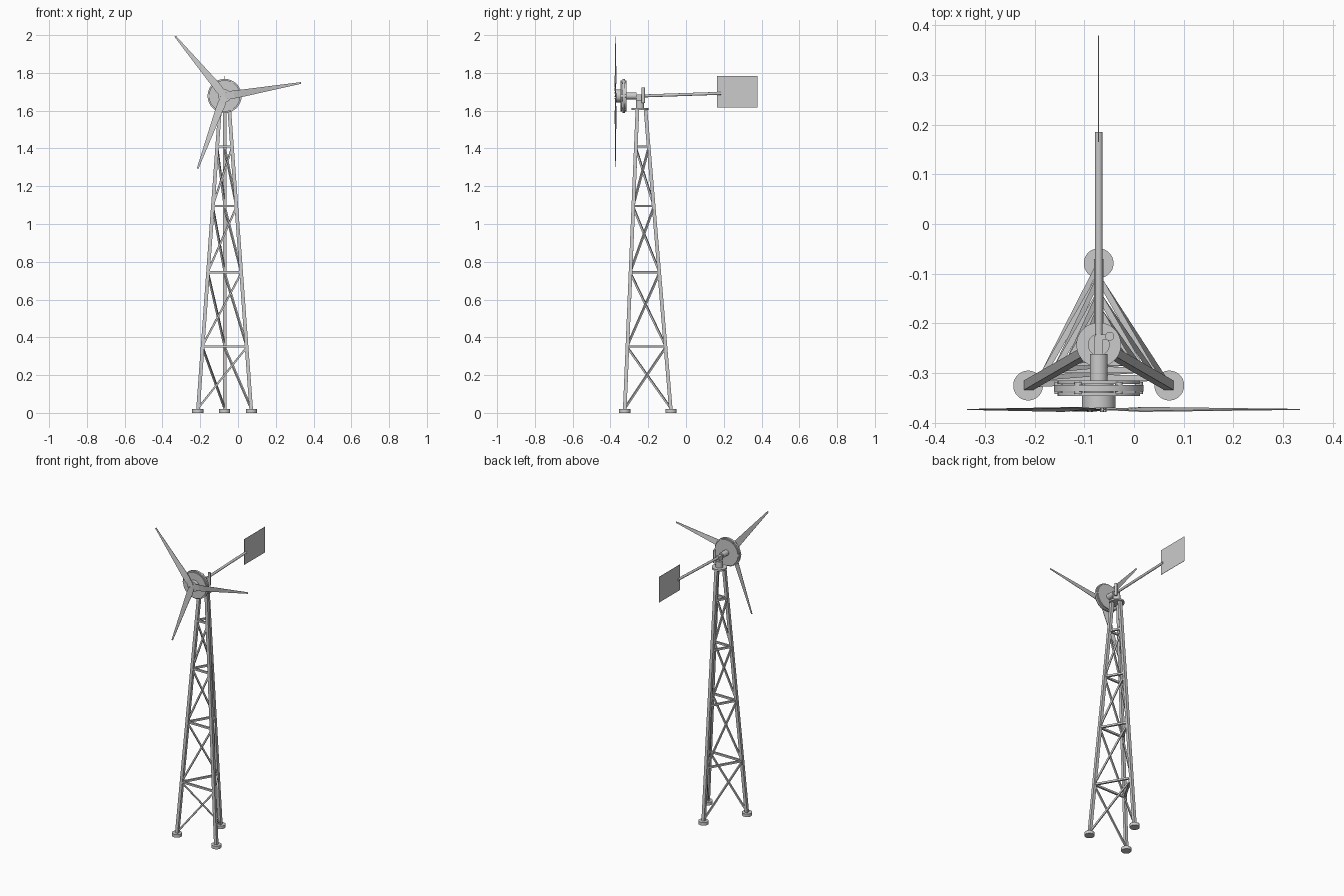
import bpy, bmesh
from math import sin, cos, pi, radians
from mathutils import Vector

if "Cube" in bpy.data.objects:
    bpy.data.objects.remove(bpy.data.objects["Cube"])

CX, CY = -0.071, -0.243      # tower axis
HZ = 1.678                   # rotor shaft height


def make(name, bm, smooth=False):
    bmesh.ops.recalc_face_normals(bm, faces=bm.faces)
    me = bpy.data.meshes.new(name)
    bm.to_mesh(me)
    bm.free()
    ob = bpy.data.objects.new(name, me)
    bpy.context.collection.objects.link(ob)
    if smooth:
        bpy.ops.object.select_all(action='DESELECT')
        ob.select_set(True)
        bpy.context.view_layer.objects.active = ob
        bpy.ops.object.shade_smooth_by_angle(angle=radians(35))
    return ob


def add_rod(bm, p, q, r, n, ref=(0, 0, 1)):
    """Prism from p to q with n sides; one flat side faces ref."""
    p, q, ref = Vector(p), Vector(q), Vector(ref)
    d = (q - p).normalized()
    if abs(d.dot(ref)) > 0.99:
        ref = Vector((1, 0, 0))
    u = (ref - d * ref.dot(d)).normalized()
    v = d.cross(u)
    rings = []
    for c in (p, q):
        rings.append([bm.verts.new(c + r * (u * cos(a) + v * sin(a)))
                      for a in [2 * pi * (i + 0.5) / n for i in range(n)]])
    a, b = rings
    for i in range(n):
        j = (i + 1) % n
        bm.faces.new((a[i], a[j], b[j], b[i]))
    bm.faces.new(a[::-1])
    bm.faces.new(b)


def rod(name, p, q, r, n=32, ref=(0, 0, 1)):
    bm = bmesh.new()
    add_rod(bm, p, q, r, n, ref)
    return make(name, bm, n > 6)


def box(name, lo, hi):
    bm = bmesh.new()
    bmesh.ops.create_cube(bm, size=1)
    for v in bm.verts:
        v.co = Vector([(l + h) / 2 + c * (h - l) for l, h, c in zip(lo, hi, v.co)])
    return make(name, bm)


# Tower legs and feet
ANG = [radians(a) for a in (90, 210, 330)]


def leg_point(k, z):
    r = 0.164 - 0.0843 * z
    a = ANG[k % 3]
    return Vector((CX + r * cos(a), CY + r * sin(a), z))


for k, side in enumerate(("back", "left", "right")):
    rod(side + "_leg", leg_point(k, 0.015), leg_point(k, 1.607), 0.0135, 4, (0, -1, 0))
    f = leg_point(k, 0)
    rod(side + "_foot", f, f + Vector((0, 0, 0.02)), 0.03)

# Horizontal rings and one diagonal brace per face and level
levels = [0.02, 0.352, 0.745, 1.095, 1.41]
rings, braces = bmesh.new(), bmesh.new()
for z0, z1 in zip(levels, levels[1:]):
    for k in range(3):
        add_rod(rings, leg_point(k, z1), leg_point(k + 1, z1), 0.0085, 4)
        add_rod(braces, leg_point(k, z0 + 0.005), leg_point(k + 1, z1 - 0.005), 0.007, 4)
make("tower_rings", rings)
make("diagonal_braces", braces)

# Top plate and yaw head
rod("top_plate", (CX, CY, 1.603), (CX, CY, 1.614), 0.045)
rod("yaw_pipe", (CX, CY, 1.614), (CX, CY, 1.655), 0.022)
box("yaw_head", (CX - 0.009, -0.265, 1.65), (CX + 0.009, -0.226, 1.685))


# Generator, along the shaft
def disc(name, y0, y1, r, n=32):
    return rod(name, (CX, y0, HZ), (CX, y1, HZ), r, n)


disc("main_shaft", -0.32, -0.262, 0.018)
disc("rear_magnet_disc", -0.322, -0.315, 0.083, 48)
disc("stator", -0.337, -0.324, 0.09, 48)
disc("front_magnet_disc", -0.346, -0.339, 0.083, 48)
disc("generator_core", -0.345, -0.316, 0.03)
disc("hub", -0.37, -0.345, 0.034)
bm = bmesh.new()
for i in range(6):
    a = 2 * pi * i / 6
    x, z = CX + 0.081 * cos(a), HZ + 0.081 * sin(a)
    add_rod(bm, (x, -0.342, z), (x, -0.318, z), 0.008, 12)
make("stator_bolts", bm, True)

# Hub nuts
bm = bmesh.new()
for i in range(3):
    a = radians(69.5 + 120 * i)
    x, z = CX + 0.018 * cos(a), HZ + 0.018 * sin(a)
    add_rod(bm, (x, -0.378, z), (x, -0.369, z), 0.004, 6)
make("hub_nuts", bm)

# Blades: thin tapering plates with a slight twist (radius, leading, trailing, tilt)
stations = [(0.0, 0.016, -0.016, 0), (0.05, 0.021, -0.022, 0.002),
            (0.09, 0.018, -0.021, 0.004), (0.25, 0.011, -0.013, 0.002),
            (0.41, 0.004, -0.005, 0)]
for i in range(3):
    a = radians(9.7 + 120 * i)
    ex, ez = Vector((cos(a), 0, sin(a))), Vector((-sin(a), 0, cos(a)))
    c = Vector((CX, -0.373, HZ))
    bm = bmesh.new()
    loops = []
    for r, le, te, t in stations:
        loops.append([bm.verts.new(c + ex * r + ez * w + Vector((0, y, 0)))
                      for w, y in ((le, -t - 0.001), (le, -t + 0.001),
                                   (te, t + 0.001), (te, t - 0.001))])
    for p, q in zip(loops, loops[1:]):
        for j in range(4):
            m = (j + 1) % 4
            bm.faces.new((p[j], p[m], q[m], q[j]))
    bm.faces.new(loops[0])
    bm.faces.new(loops[-1])
    make("blade_%d" % (i + 1), bm)

# Tail hinge, boom and vane
rod("tail_hinge", (CX + 0.022, -0.226, 1.64), (CX + 0.022, -0.226, 1.722), 0.009, 16)
box("hinge_bracket", (CX - 0.007, -0.232, 1.668), (CX + 0.022, -0.222, 1.687))
rod("tail_boom", (CX, -0.228, 1.678), (CX, 0.185, 1.692), 0.008, 16)
box("tail_vane", (CX - 0.001, 0.165, 1.617), (CX + 0.001, 0.379, 1.784))
